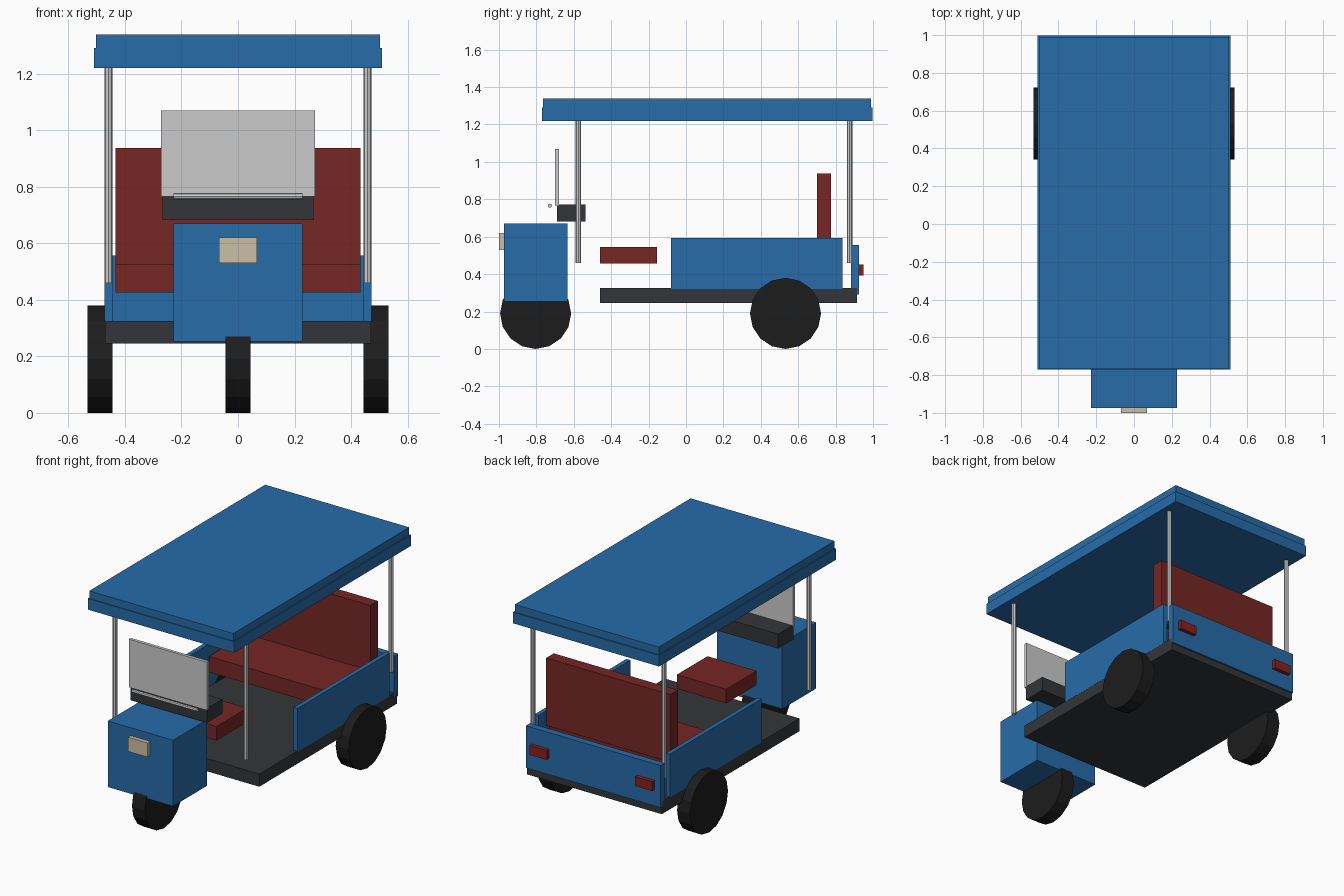
import bpy
from math import pi

if "Cube" in bpy.data.objects:
    bpy.data.objects.remove(bpy.data.objects["Cube"])


def material(name, color):
    m = bpy.data.materials.new(name)
    m.diffuse_color = (*color, 1)
    m.use_nodes = True
    m.node_tree.nodes["Principled BSDF"].inputs["Base Color"].default_value = m.diffuse_color
    return m


BLUE = material("blue_paint", (0.02, 0.15, 0.40))
RED = material("red_vinyl", (0.18, 0.02, 0.018))
DARK = material("dark_metal", (0.033, 0.036, 0.04))
BLACK = material("rubber", (0.012, 0.012, 0.012))
LAMP = material("lamp_red", (0.25, 0.015, 0.012))
CREAM = material("lamp_cream", (0.60, 0.53, 0.38))


def box(name, x, y, z, mat=None):
    """Box from (min, max) ranges on each axis."""
    bpy.ops.mesh.primitive_cube_add(size=1, location=[sum(r) / 2 for r in (x, y, z)])
    ob = bpy.context.object
    ob.name = name
    ob.scale = [r[1] - r[0] for r in (x, y, z)]
    bpy.ops.object.transform_apply(location=False, rotation=False, scale=True)
    if mat:
        ob.data.materials.append(mat)
    return ob


def cylinder(name, center, radius, length, sides, rot=(0, 0, 0), mat=None):
    bpy.ops.mesh.primitive_cylinder_add(vertices=sides, radius=radius, depth=length,
                                        location=center, rotation=rot)
    ob = bpy.context.object
    ob.name = name
    if mat:
        ob.data.materials.append(mat)
    return ob


def wide(half):
    return (-half, half)


ALONG_X = (0, pi / 2, 0)

# Chassis floor and rear panel
box("floor", wide(0.471), (-0.46, 0.914), (0.245, 0.325), DARK)
box("rear_panel", wide(0.471), (0.882, 0.925), (0.29, 0.556), BLUE)

# Front cowl, headlight, dashboard, windshield and handlebar
box("front_cowl", wide(0.228), (-0.974, -0.634), (0.253, 0.67), BLUE)
box("headlight", wide(0.068), (-1.0, -0.96), (0.53, 0.62), CREAM)
box("dashboard", wide(0.267), (-0.69, -0.538), (0.682, 0.773), DARK)
box("windshield", wide(0.272), (-0.70, -0.68), (0.766, 1.07))
cylinder("handlebar", (0, -0.728, 0.766), 0.011, 0.456, 8, ALONG_X)

# Seats
box("driver_seat", wide(0.172), (-0.46, -0.155), (0.457, 0.546), RED)
box("passenger_seat", wide(0.434), (0.33, 0.74), (0.425, 0.525), RED)
box("passenger_backrest", wide(0.434), (0.70, 0.775), (0.51, 0.937), RED)

# Roof with a slightly wider rim
box("roof_rim", wide(0.51), (-0.77, 0.997), (1.22, 1.29), BLUE)
box("roof_top", wide(0.503), (-0.765, 0.99), (1.29, 1.338), BLUE)

# Wheels
cylinder("front_wheel", (0, -0.804, 0.19), 0.19, 0.09, 16, ALONG_X, BLACK)

# Paired parts on both sides
for side, s in (("left", -1), ("right", 1)):
    cylinder(f"{side}_rear_wheel", (s * 0.488, 0.532, 0.19), 0.19, 0.09, 16, ALONG_X, BLACK)
    box(f"{side}_side_panel", sorted((s * 0.444, s * 0.472)), (-0.08, 0.836), (0.32, 0.594), BLUE)
    box(f"{side}_tail_light", sorted((s * 0.308, s * 0.428)), (0.91, 0.949), (0.393, 0.452), LAMP)
    for end, y in (("front", -0.575), ("rear", 0.875)):
        cylinder(f"{side}_{end}_post", (s * 0.458, y, 0.845), 0.0145, 0.77, 8)
